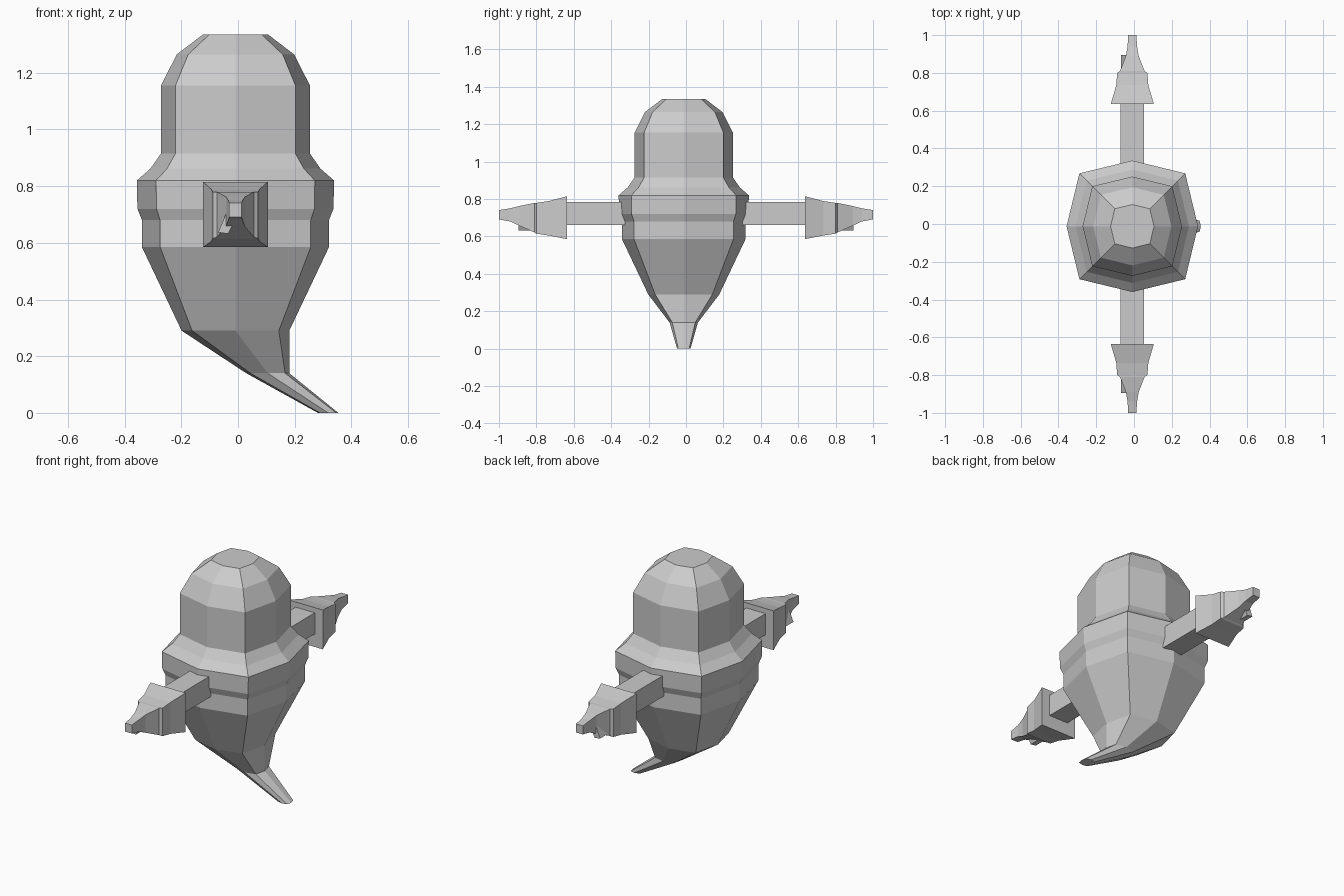
import bpy, bmesh

cube = bpy.data.objects.get("Cube")
if cube:
    bpy.data.objects.remove(cube, do_unlink=True)

grey = bpy.data.materials.new("pale_grey")
grey.use_nodes = True
colour = (0.6, 0.6, 0.6, 1)
grey.diffuse_color = colour
grey.node_tree.nodes["Principled BSDF"].inputs["Base Color"].default_value = colour

CX, CY, ARM_Z = -0.009, -0.012, 0.718


def loft(name, rings):
    """Skin a closed, flat-shaded solid over rings of equal point count."""
    bm = bmesh.new()
    loops = [[bm.verts.new(p) for p in ring] for ring in rings]
    for a, b in zip(loops, loops[1:]):
        n = len(a)
        for i in range(n):
            j = (i + 1) % n
            bm.faces.new((a[i], a[j], b[j], b[i]))
    bm.faces.new(loops[0])
    bm.faces.new(loops[-1])
    bmesh.ops.recalc_face_normals(bm, faces=bm.faces)
    mesh = bpy.data.meshes.new(name)
    bm.to_mesh(mesh)
    bm.free()
    mesh.materials.append(grey)
    obj = bpy.data.objects.new(name, mesh)
    bpy.context.collection.objects.link(obj)
    return obj


def octagon(x, z, r):
    """Squarish octagon with points on both axes."""
    d = r * 0.805
    pts = [(r, 0), (d, d), (0, r), (-d, d), (-r, 0), (-d, -d), (0, -r), (d, -d)]
    return [(x + u, CY + v, z) for u, v in pts]


def rectangle(y, hx, hz, z=ARM_Z):
    return [(CX + sx * hx, y, z + sz * hz)
            for sx, sz in ((-1, -1), (1, -1), (1, 1), (-1, 1))]


# Body: domed head, shoulder collar, belly and curled tail (centre x, z, radius)
body_profile = [
    (CX, 1.335, 0.115), (CX, 1.265, 0.207), (CX, 1.155, 0.263),
    (CX, 0.915, 0.263), (CX, 0.862, 0.300), (CX, 0.82, 0.348),
    (CX, 0.72, 0.346), (CX, 0.68, 0.330), (CX, 0.585, 0.330),
    (CX, 0.29, 0.190), (0.105, 0.14, 0.076), (0.318, 0.0, 0.036),
]
loft("body", [octagon(*p) for p in body_profile])

# Hand profile: distance out, half width, half height, centre height
hand_profile = [
    (0.635, 0.114, 0.115, 0.70), (0.735, 0.085, 0.092, 0.697),
    (0.80, 0.080, 0.082, 0.697), (0.81, 0.065, 0.079, 0.70),
    (0.89, 0.034, 0.053, 0.71), (0.94, 0.025, 0.035, 0.715),
    (1.0, 0.022, 0.025, 0.716),
]
thumb_outline = [(-0.07, 0.637), (-0.035, 0.632), (-0.015, 0.67), (-0.035, 0.72)]

# Arms, flared hands and thumbs, mirrored front to back
for side, label in ((-1, "front"), (1, "back")):
    loft(label + "_arm", [rectangle(side * y, 0.062, 0.062, 0.723)
                          for y in (0.2, 0.65)])
    loft(label + "_hand", [rectangle(side * y, hx, hz, z)
                           for y, hx, hz, z in hand_profile])
    loft(label + "_thumb", [[(x, side * y, z) for x, z in thumb_outline]
                            for y in (0.805, 0.895)])
